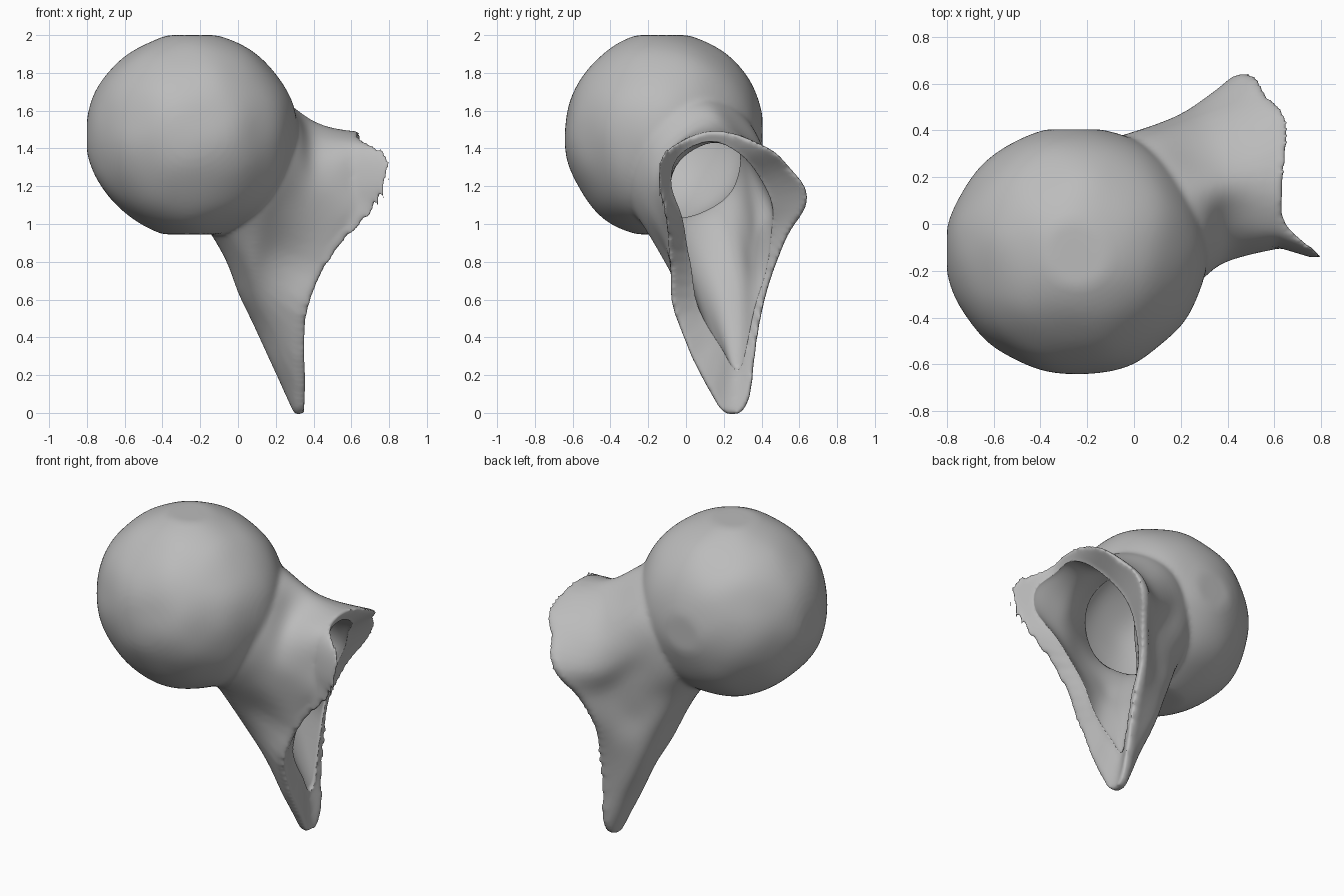
import bpy
import bmesh
import math
from mathutils import Vector, noise

if "Cube" in bpy.data.objects:
    bpy.data.objects.remove(bpy.data.objects["Cube"], do_unlink=True)

COUNT = 16  # control points around each neck ring


def spline(p0, p1, p2, p3, t):
    """Point on a smooth curve between p1 and p2."""
    m1, m2 = (p2 - p0) / 2, (p3 - p1) / 2
    a, b = t * t * (3 - 2 * t), t * (1 - t)
    return p1.lerp(p2, a) + m1 * b * (1 - t) - m2 * b * t


def smooth_loop(points, steps=4):
    n = len(points)
    return [spline(points[i - 1], points[i], points[(i + 1) % n], points[(i + 2) % n], s / steps)
            for i in range(n) for s in range(steps)]


def smooth_rings(rings, steps=8):
    """Insert rings along a sequence of matching rings."""
    last = len(rings) - 1
    out = []
    for i in range(last):
        four = [rings[max(0, min(last, i + k))] for k in (-1, 0, 1, 2)]
        out += [[spline(*pts, s / steps) for pts in zip(*four)] for s in range(steps)]
    return out + [rings[last]]


def moved(points, shift):
    return [p + shift for p in points]


def scaled(points, centre, factor):
    return [centre + (p - centre) * factor for p in points]


def roughen(p, size=.012):
    return p + noise.noise_vector(p * 4) * size


def add_ball(bm, wall):
    """Rounded head, slightly flattened at top, bottom and side."""
    centre, radii = Vector((-.245, -.115, 1.47)), Vector((.56, .53, .545))
    inset = Vector((wall, wall, wall))
    for v in bmesh.ops.create_icosphere(bm, subdivisions=5, radius=1)["verts"]:
        p = roughen(centre + v.co * (radii - inset))
        p.x = max(p.x, wall - .8)
        p.y = min(p.y, .405 - wall)
        p.z = max(.945 + wall, min(p.z, 2 - wall))
        v.co = p


def add_loft(bm, rings):
    """Closed tube through the rings, with fanned caps."""
    loops = [[bm.verts.new(roughen(p)) for p in smooth_loop(r)] for r in rings]
    for a, b in zip(loops, loops[1:]):
        for i in range(len(a)):
            bm.faces.new((a[i - 1], a[i], b[i], b[i - 1]))
    caps = [bm.faces.new(loops[0]), bm.faces.new(loops[-1])]
    bmesh.ops.poke(bm, faces=caps)


def finish(bm, name, material):
    bmesh.ops.recalc_face_normals(bm, faces=bm.faces[:])
    for f in bm.faces:
        f.smooth = True
    mesh = bpy.data.meshes.new(name)
    bm.to_mesh(mesh)
    bm.free()
    mesh.materials.append(material)
    obj = bpy.data.objects.new(name, mesh)
    bpy.context.collection.objects.link(obj)
    return obj


# One flat colour
grey = bpy.data.materials.new("plain_grey")
grey.use_nodes = True
colour = (.5, .5, .5, 1)
grey.diffuse_color = colour
grey.node_tree.nodes["Principled BSDF"].inputs["Base Color"].default_value = colour

# Root of the neck: an oval on the head, and a core ring inside it
root_centre = Vector((.05, .03, 1.3))
axis = Vector((.75, .35, -.4)).normalized()
up = (Vector((0, 0, 1)) - axis * axis.z).normalized()
front = axis.cross(up)
angles = [math.tau * i / COUNT for i in range(COUNT)]
root = [root_centre + up * math.cos(a) * .4 + front * math.sin(a) * .37 for a in angles]
core = moved(scaled(root, root_centre, .85), axis * -.3)

# Waist of the neck, from the top round the front, tip and back
waist = [Vector(p) for p in (
    (.4, .17, 1.54), (.4, .02, 1.49), (.4, -.1, 1.38), (.4, -.16, 1.22),
    (.34, -.16, 1.05), (.21, -.13, .88), (.11, -.06, .7), (.08, .06, .56),
    (.05, .18, .53), (.07, .3, .56), (.08, .35, .68), (.14, .38, .83),
    (.2, .42, 1), (.23, .49, 1.15), (.29, .46, 1.3), (.36, .33, 1.45))]

# Broken rim running down to a blunt tip
rim = [Vector(p) for p in (
    (.65, .18, 1.5), (.66, 0, 1.45), (.81, -.13, 1.37), (.81, -.16, 1.22),
    (.71, -.12, 1.05), (.48, -.08, .79), (.37, -.06, .52), (.36, .14, .08),
    (.35, .24, -.01), (.36, .33, .08), (.34, .39, .48), (.34, .46, .75),
    (.4, .54, .94), (.5, .65, 1.14), (.58, .54, 1.3), (.66, .43, 1.41))]

# Start of the rim's thickness, set back further where the front flares out
edge = []
for p in rim:
    flare = max(0, p.x - .66)
    edge.append(p + Vector((-.05 - flare, flare * .4, 0)))

# Inner border of the rim, wide at the back and above the tip
lip = [Vector(p) for p in (
    (.62, .16, 1.44), (.62, .03, 1.41), (.68, -.06, 1.33), (.67, -.08, 1.2),
    (.57, -.02, 1.03), (.42, .02, .8), (.34, .06, .55), (.32, .19, .34),
    (.31, .25, .24), (.32, .3, .27), (.32, .36, .55), (.32, .42, .74),
    (.36, .45, .93), (.42, .46, 1.08), (.48, .41, 1.21), (.58, .31, 1.35))]

# Solid head and neck, merged into one skin
bm = bmesh.new()
add_ball(bm, 0)
add_loft(bm, smooth_rings([core, root, waist, edge]) + [rim, lip])
bone = finish(bm, "bone_head_and_neck", grey)
remesh = bone.modifiers.new("merge", "REMESH")
remesh.mode = "VOXEL"
remesh.voxel_size = .014
remesh.use_smooth_shade = True
soften = bone.modifiers.new("soften", "SMOOTH")
soften.factor = .5
soften.iterations = 10

# Cutters that leave a thin wall
bm = bmesh.new()
add_ball(bm, .07)
hollow_head = finish(bm, "hollow_head_cutter", grey)

bm = bmesh.new()
hollow = moved(scaled(waist, Vector((.35, .16, 1.05)), .8), Vector((.06, 0, 0)))
passage = moved(scaled(root, root_centre, .75), Vector((.04, .03, -.05)))
deep = moved(passage, axis * -.2)
mouth = moved(lip, Vector((.5, 0, 0)))
add_loft(bm, [mouth] + smooth_rings([lip, hollow, passage, deep]))
hollow_neck = finish(bm, "hollow_neck_cutter", grey)

for cutter in (hollow_head, hollow_neck):
    cutter.hide_render = True
    cutter.display_type = "WIRE"
    cut = bone.modifiers.new(cutter.name, "BOOLEAN")
    cut.operation = "DIFFERENCE"
    cut.solver = "EXACT"
    cut.object = cutter
